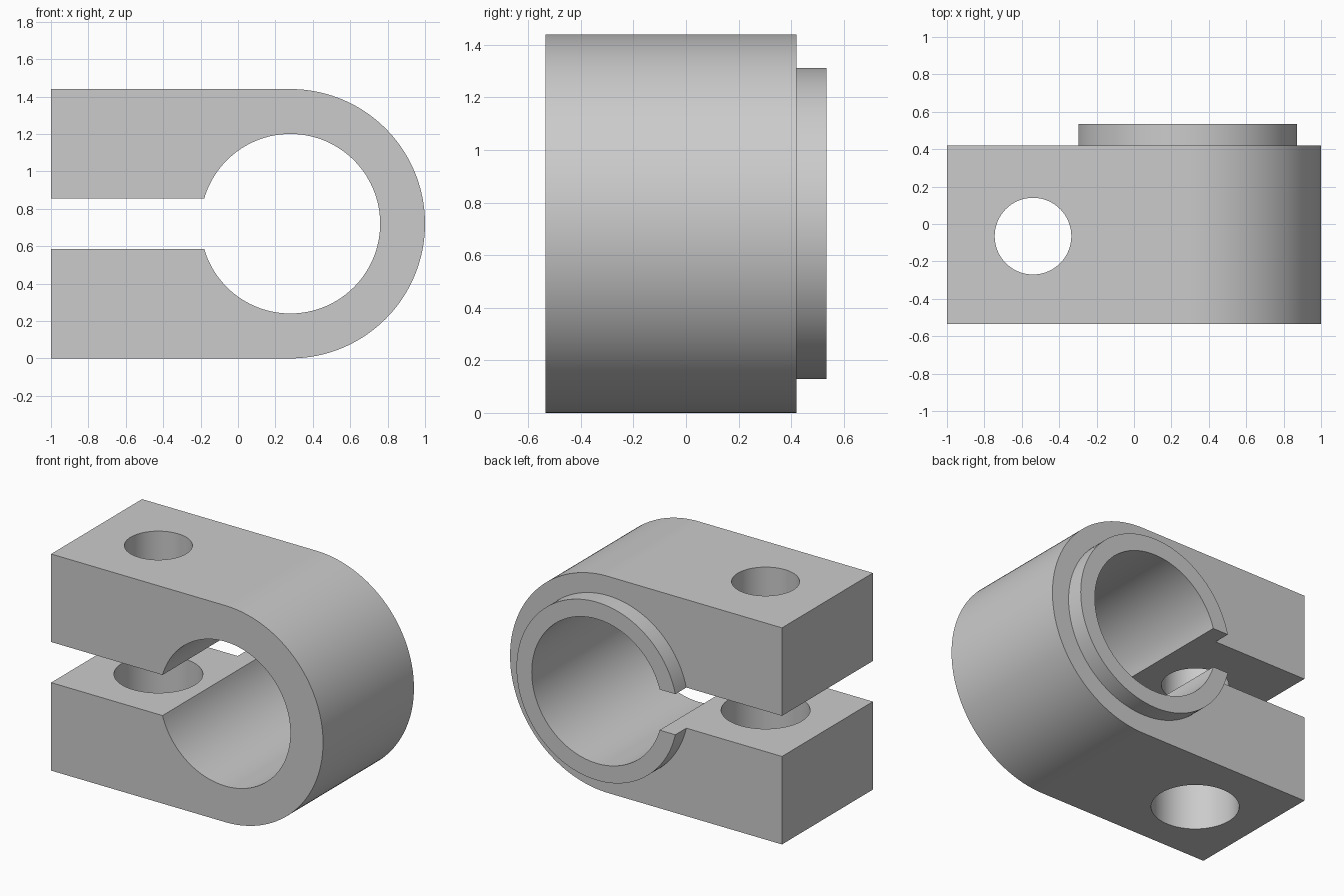
import bpy
import bmesh
from math import asin, cos, sin, pi, radians
from mathutils import Vector

cube = bpy.data.objects.get("Cube")
if cube:
    bpy.data.objects.remove(cube, do_unlink=True)

# Main dimensions
CX, CZ = 0.28, 0.72          # bore axis
R_OUT, R_LIP, R_BORE = 0.72, 0.592, 0.48
SLOT = 0.135                 # half the slot height
FRONT, BACK, LIP_BACK = -0.535, 0.42, 0.535
HOLE_X, HOLE_Y = -0.54, -0.065

grey = bpy.data.materials.new("plain grey")
grey.use_nodes = True
COLOUR = (0.6, 0.6, 0.6, 1)
grey.diffuse_color = COLOUR
grey.node_tree.nodes["Principled BSDF"].inputs["Base Color"].default_value = COLOUR


def arc(radius, start, end, steps):
    """Points around the bore axis, in x and z."""
    angles = [start + (end - start) * i / steps for i in range(steps + 1)]
    return [(CX + radius * cos(a), CZ + radius * sin(a)) for a in angles]


def slot_angle(radius):
    """Angle at which a circle meets the upper slot wall."""
    return pi - asin(SLOT / radius)


def add_object(name, bm):
    bmesh.ops.recalc_face_normals(bm, faces=bm.faces)
    mesh = bpy.data.meshes.new(name)
    bm.to_mesh(mesh)
    bm.free()
    mesh.materials.append(grey)
    obj = bpy.data.objects.new(name, mesh)
    bpy.context.collection.objects.link(obj)
    return obj


def extrude_profile(name, points, y0, y1):
    bm = bmesh.new()
    face = bm.faces.new([bm.verts.new((x, y0, z)) for x, z in points])
    grown = bmesh.ops.extrude_face_region(bm, geom=[face], use_keep_orig=True)
    verts = [v for v in grown["geom"] if isinstance(v, bmesh.types.BMVert)]
    bmesh.ops.translate(bm, verts=verts, vec=Vector((0, y1 - y0, 0)))
    return add_object(name, bm)


def drill(target, name, radius, z0, z1):
    """Cut a vertical round hole through the target."""
    bm = bmesh.new()
    bmesh.ops.create_cone(bm, cap_ends=True, segments=64, radius1=radius,
                          radius2=radius, depth=z1 - z0)
    bmesh.ops.translate(bm, verts=bm.verts,
                        vec=Vector((HOLE_X, HOLE_Y, (z0 + z1) / 2)))
    cutter = add_object(name, bm)
    cutter.hide_render = True
    mod = target.modifiers.new(name, 'BOOLEAN')
    mod.operation = 'DIFFERENCE'
    mod.solver = 'EXACT'
    mod.object = cutter
    bpy.context.view_layer.objects.active = target
    bpy.ops.object.modifier_apply(modifier=mod.name)
    bpy.data.objects.remove(cutter, do_unlink=True)


# Clamp body: rounded end, two arms, slot opening into the bore
a = slot_angle(R_BORE)
bore = arc(R_BORE, a, -a, 112)
body = extrude_profile(
    "clamp_body",
    arc(R_OUT, -pi / 2, pi / 2, 80)
    + [(-1, CZ + R_OUT), (-1, CZ + SLOT)] + bore
    + [(-1, CZ - SLOT), (-1, CZ - R_OUT)],
    FRONT, BACK)

# Bolt holes: narrow in the upper arm, wide in the lower arm
drill(body, "upper_bolt_hole", 0.205, CZ, 1.6)
drill(body, "lower_bolt_hole", 0.268, -0.2, CZ)

# Raised split lip around the bore at the back
b = slot_angle(R_LIP)
lip = extrude_profile("back_lip", arc(R_LIP, -b, b, 112) + bore, BACK, LIP_BACK)

# Smooth curves, sharp edges
bpy.ops.object.select_all(action='DESELECT')
for obj in (body, lip):
    obj.select_set(True)
bpy.context.view_layer.objects.active = body
bpy.ops.object.shade_smooth_by_angle(angle=radians(25))
